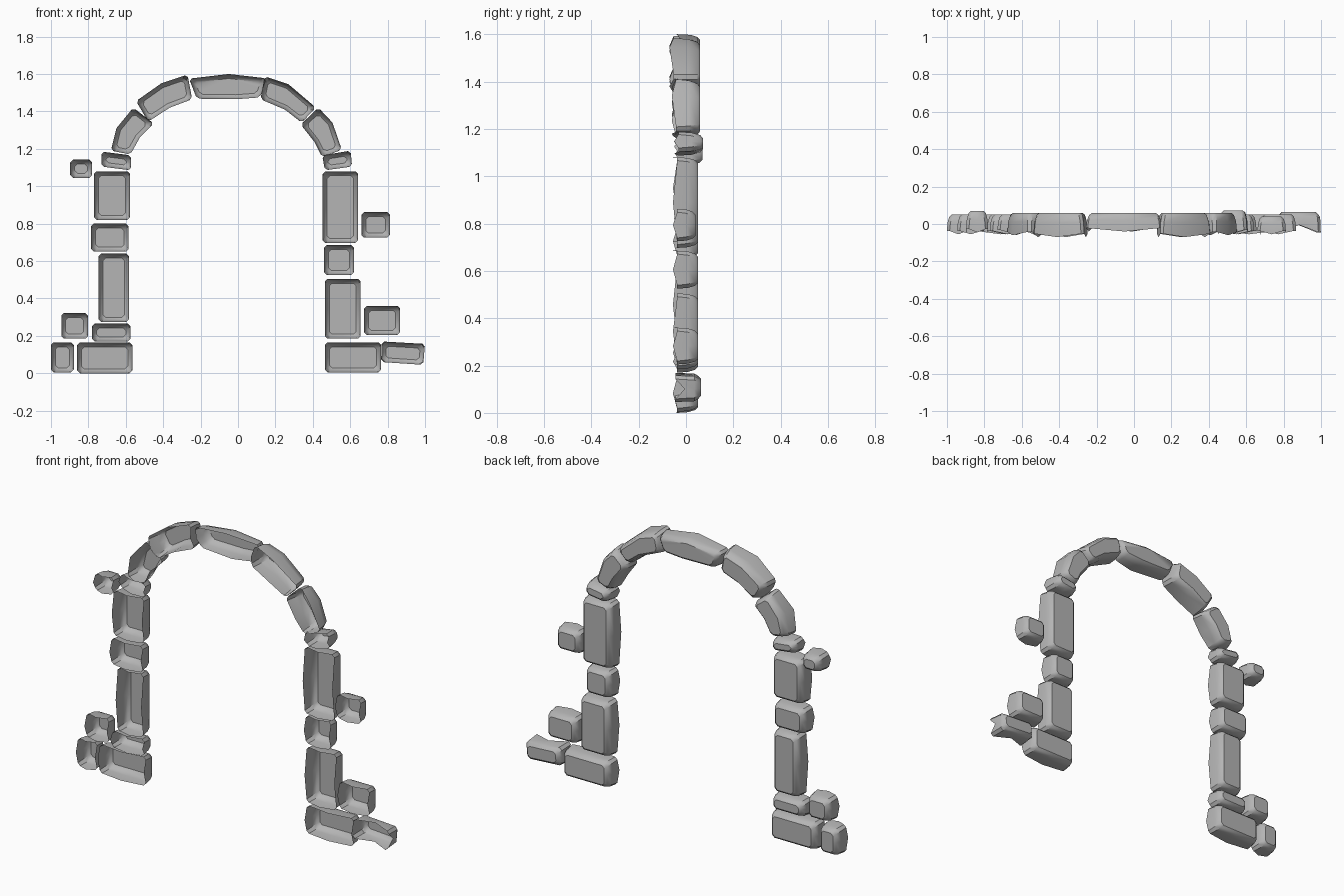
import bpy, bmesh, math
from mathutils import Vector

if "Cube" in bpy.data.objects:
    bpy.data.objects.remove(bpy.data.objects["Cube"])

stone_mat = bpy.data.materials.new("grey stone")
stone_mat.diffuse_color = (0.46, 0.46, 0.46, 1)
stone_mat.use_nodes = True
stone_mat.node_tree.nodes["Principled BSDF"].inputs["Base Color"].default_value = stone_mat.diffuse_color


def inset(pts, d):
    """Move every edge of a counter-clockwise outline inward by d."""
    out = []
    n = len(pts)
    for i in range(n):
        a, b, c = pts[i - 1], pts[i], pts[(i + 1) % n]
        u, v = (b - a).normalized(), (c - b).normalized()
        n1, n2 = Vector((-u.y, u.x)), Vector((-v.y, v.x))
        out.append(b + (n1 + n2) * (d / (1 + n1.dot(n2))))
    return out


def chamfer(pts, sharp, c):
    """Cut sharp corners and add edge midpoints. Returns (point, is_corner)."""
    out = []
    n = len(pts)
    for i in range(n):
        a, b, d = pts[i - 1], pts[i], pts[(i + 1) % n]
        if sharp[i]:
            out.append((b + (a - b).normalized() * c, True))
            out.append((b + (d - b).normalized() * c, True))
            if sharp[(i + 1) % n]:
                out.append(((b + d) / 2, False))
        else:
            out.append((b, False))
    return out


def stone(name, coords, back=0.05, front=-0.055, lift=0.018):
    """Hollow stone: flat back, rounded rim, side walls, open at the front."""
    pts = [Vector(p) for p in coords]
    area = sum(pts[i - 1].cross(pts[i]) for i in range(len(pts)))
    if area < 0:
        pts.reverse()
    n = len(pts)
    sharp = [(pts[i] - pts[i - 1]).angle(pts[(i + 1) % n] - pts[i]) > math.radians(40)
             for i in range(n)]
    depth = back - front
    # inset, y, chamfer for each ring from back to front
    levels = [(0.024, back, 0.014), (0.012, back - 0.012, 0.016),
              (0.003, back - 0.4 * depth, 0.016), (0.0, front, 0.014)]
    bm = bmesh.new()
    rings = []
    for k, (d, y, c) in enumerate(levels):
        ring = []
        for p, corner in chamfer(inset(pts, d), sharp, c):
            yy = y + (lift if corner and k == 3 else 0)
            ring.append(bm.verts.new((p.x, yy, p.y)))
        rings.append(ring)
    bm.faces.new(rings[0][::-1])
    m = len(rings[0])
    for r0, r1 in zip(rings, rings[1:]):
        for i in range(m):
            j = (i + 1) % m
            bm.faces.new((r0[i], r0[j], r1[j], r1[i]))
    # back face must look towards +y
    bm.normal_update()
    bm.faces.ensure_lookup_table()
    if bm.faces[0].normal.y < 0:
        bmesh.ops.reverse_faces(bm, faces=bm.faces[:])
    me = bpy.data.meshes.new(name)
    bm.to_mesh(me)
    bm.free()
    me.materials.append(stone_mat)
    ob = bpy.data.objects.new(name, me)
    bpy.context.collection.objects.link(ob)
    bpy.ops.object.select_all(action='DESELECT')
    ob.select_set(True)
    bpy.context.view_layer.objects.active = ob
    bpy.ops.object.shade_smooth_by_angle(angle=math.radians(35))


def block(name, x0, x1, z0, z1, **kw):
    stone(name, [(x0, z0), (x1, z0), (x1, z1), (x0, z1)], **kw)


# Left pillar, bottom to top
block("left_base", -.86, -.565, .0, .165)
block("left_thin_block", -.78, -.575, .17, .265)
block("left_tall_block", -.745, -.582, .275, .64)
block("left_middle_block", -.785, -.585, .65, .80)
block("left_upper_block", -.77, -.578, .82, 1.08)
stone("left_cap", [(-.73, 1.185), (-.73, 1.105), (-.572, 1.085), (-.572, 1.165)], front=-.05)
# Left loose stones
block("left_outer_base", -1, -.878, .005, .165)
block("left_step_block", -.945, -.802, .185, .322)
block("left_floating_block", -.897, -.78, 1.045, 1.142, back=.07, front=-.045)

# Right pillar, bottom to top
block("right_base", .465, .765, .005, .165)
block("right_tall_block", .465, .655, .185, .505)
block("right_middle_block", .46, .62, .525, .685)
block("right_upper_block", .453, .642, .697, 1.08)
stone("right_cap", [(.45, 1.165), (.465, 1.085), (.61, 1.105), (.602, 1.19)], back=.072, front=-.05)
# Right loose stones
stone("right_outer_base", [(.765, .06), (.99, .045), (1, .157), (.768, .17)],
      back=.063, front=-.005, lift=-.04)
block("right_step_block", .675, .867, .205, .36)
block("right_floating_block", .66, .812, .725, .862, back=.04)

# Arch stones, left to right
stone("arch_left_low", [(-.68, 1.19), (-.65, 1.31), (-.56, 1.42), (-.45, 1.335),
                        (-.525, 1.26), (-.575, 1.17)], back=.06, front=-.06)
stone("arch_left_high", [(-.545, 1.455), (-.41, 1.55), (-.27, 1.597), (-.245, 1.465),
                         (-.365, 1.42), (-.48, 1.345)], back=.06, front=-.07)
stone("arch_keystone", [(-.262, 1.575), (-.05, 1.6), (.152, 1.577), (.118, 1.475),
                        (-.01, 1.465), (-.22, 1.468)], back=.06, front=-.04)
stone("arch_right_high", [(.12, 1.465), (.143, 1.588), (.27, 1.545), (.417, 1.42),
                          (.34, 1.34), (.25, 1.41)], back=.06, front=-.07)
stone("arch_right_low", [(.335, 1.33), (.43, 1.42), (.505, 1.34), (.555, 1.195),
                         (.45, 1.155), (.41, 1.235)], back=.06, front=-.06)
